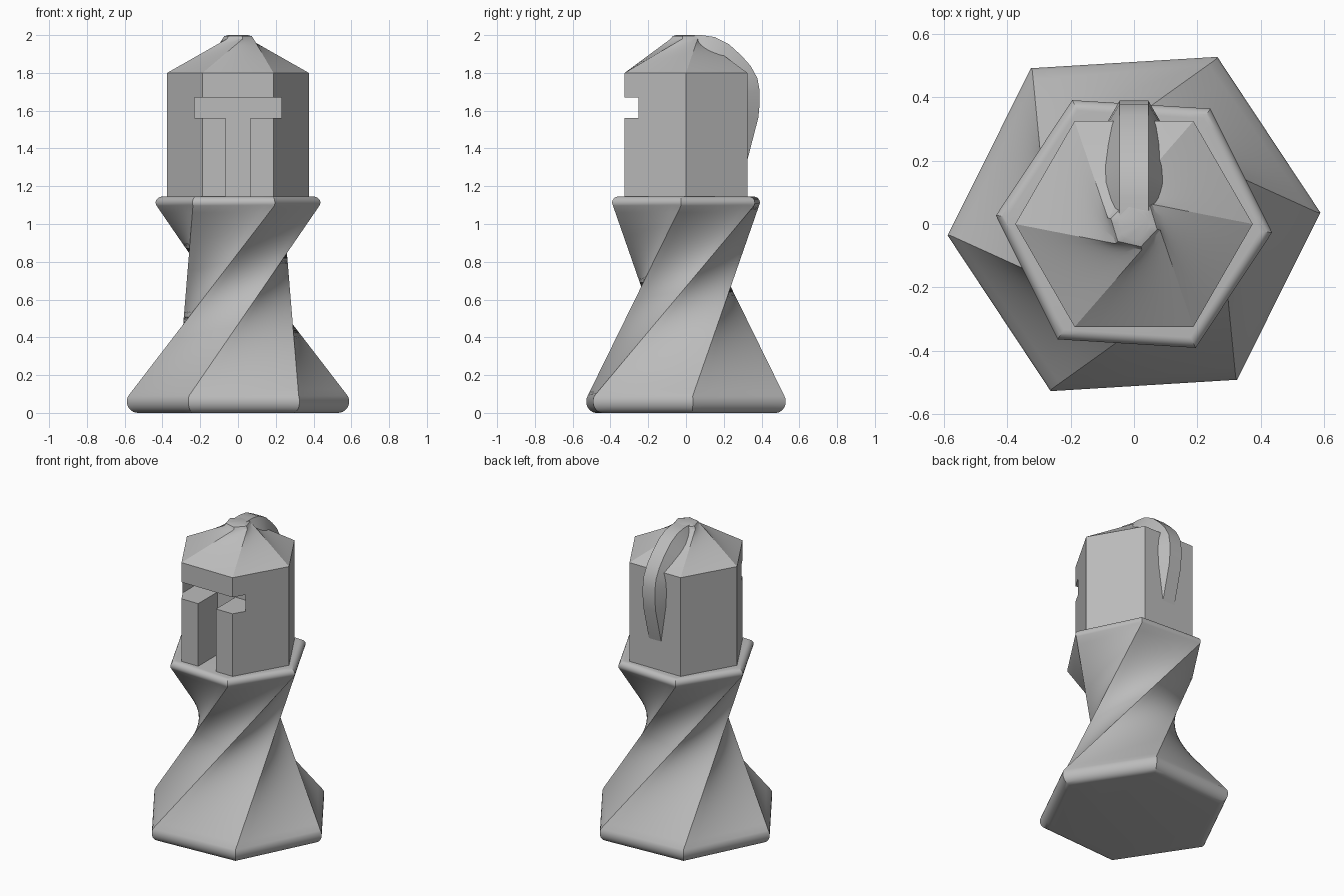
import bpy
import bmesh
from math import sin, cos, radians
from mathutils import Vector

if "Cube" in bpy.data.objects:
    bpy.data.objects.remove(bpy.data.objects["Cube"])

grey = bpy.data.materials.new("stone_grey")
grey.use_nodes = True
colour = (0.5, 0.5, 0.5, 1)
grey.diffuse_color = colour
grey.node_tree.nodes["Principled BSDF"].inputs["Base Color"].default_value = colour


def hexagon(radius, z, turn, cuts):
    """Closed hexagon ring with each side split into cuts pieces."""
    corners = [Vector((radius * cos(radians(turn + 60 * i)),
                       radius * sin(radians(turn + 60 * i)), z)) for i in range(6)]
    return [corners[i].lerp(corners[(i + 1) % 6], j / cuts)
            for i in range(6) for j in range(cuts)]


def ruled(lower, upper, steps):
    """Rings along straight lines that join two hexagons."""
    return [[a.lerp(b, k / steps) for a, b in zip(lower, upper)] for k in range(1, steps)]


def loft(name, rings):
    bm = bmesh.new()
    loops = [[bm.verts.new(p) for p in ring] for ring in rings]
    n = len(loops[0])
    for a, b in zip(loops, loops[1:]):
        for i in range(n):
            j = (i + 1) % n
            bm.faces.new((a[i], a[j], b[j], b[i]))
    bm.faces.new(loops[0][::-1])
    bm.faces.new(loops[-1])
    bmesh.ops.recalc_face_normals(bm, faces=bm.faces)
    mesh = bpy.data.meshes.new(name)
    bm.to_mesh(mesh)
    bm.free()
    mesh.materials.append(grey)
    obj = bpy.data.objects.new(name, mesh)
    bpy.context.collection.objects.link(obj)
    return obj


def select(obj):
    bpy.ops.object.select_all(action='DESELECT')
    obj.select_set(True)
    bpy.context.view_layer.objects.active = obj


def smooth(obj, angle):
    select(obj)
    bpy.ops.object.shade_smooth_by_angle(angle=radians(angle))


# Twisted body: rounded foot, ruled twist, rounded collar
foot = [hexagon(0.53 + 0.06 * cos(radians(a)), 0.06 + 0.06 * sin(radians(a)), 3.5, 8)
        for a in range(-90, 31, 12)]
collar = [hexagon(0.4 + 0.037 * cos(radians(a)), 1.113 + 0.032 * sin(radians(a)), 116.5, 8)
          for a in range(-30, 91, 12)]
body = loft("twisted_body", foot + ruled(foot[-1], collar[0], 28) + collar)
smooth(body, 25)

# Helmet: hexagonal walls and a twisted roof
eaves = hexagon(0.375, 1.8, 0, 6)
peak = hexagon(0.085, 1.98, 47, 6)
helmet = loft("helmet", [hexagon(0.375, 1.1, 0, 6), eaves] + ruled(eaves, peak, 10)
              + [peak, hexagon(0.075, 1.994, 47, 6), hexagon(0.055, 2.0, 47, 6)])

# T-shaped visor opening cut into the front
half = [(0.065, 1.05), (0.065, 1.56), (0.23, 1.56), (0.23, 1.67)]
outline = half + [(-x, z) for x, z in reversed(half)]
cutter = loft("visor_cutter", [[Vector((x, y, z)) for x, z in outline] for y in (-0.5, -0.12)])
cutter.hide_render = True
cut = helmet.modifiers.new("visor", 'BOOLEAN')
cut.operation = 'DIFFERENCE'
cut.solver = 'EXACT'
cut.object = cutter
select(helmet)
bpy.ops.object.modifier_apply(modifier=cut.name)
bpy.data.objects.remove(cutter)
smooth(helmet, 22)

# Crest: hexagonal section swept over the back of the helmet
path = [Vector((0, y, z)) for y, z in (
    (0.0, 1.921), (0.08, 1.922), (0.13, 1.915), (0.18, 1.89), (0.24, 1.835),
    (0.28, 1.79), (0.305, 1.745), (0.312, 1.7), (0.312, 1.64), (0.307, 1.58),
    (0.25, 1.36), (0.21, 1.21))]
rings = []
for i, p in enumerate(path):
    along = (path[min(i + 1, len(path) - 1)] - path[max(i - 1, 0)]).normalized()
    side = Vector((1, 0, 0))
    out = side.cross(along)
    rings.append([p + 0.09 * (side * cos(radians(a)) + out * sin(radians(a)))
                  for a in range(0, 360, 60)])
crest = loft("crest", rings)
smooth(crest, 30)
